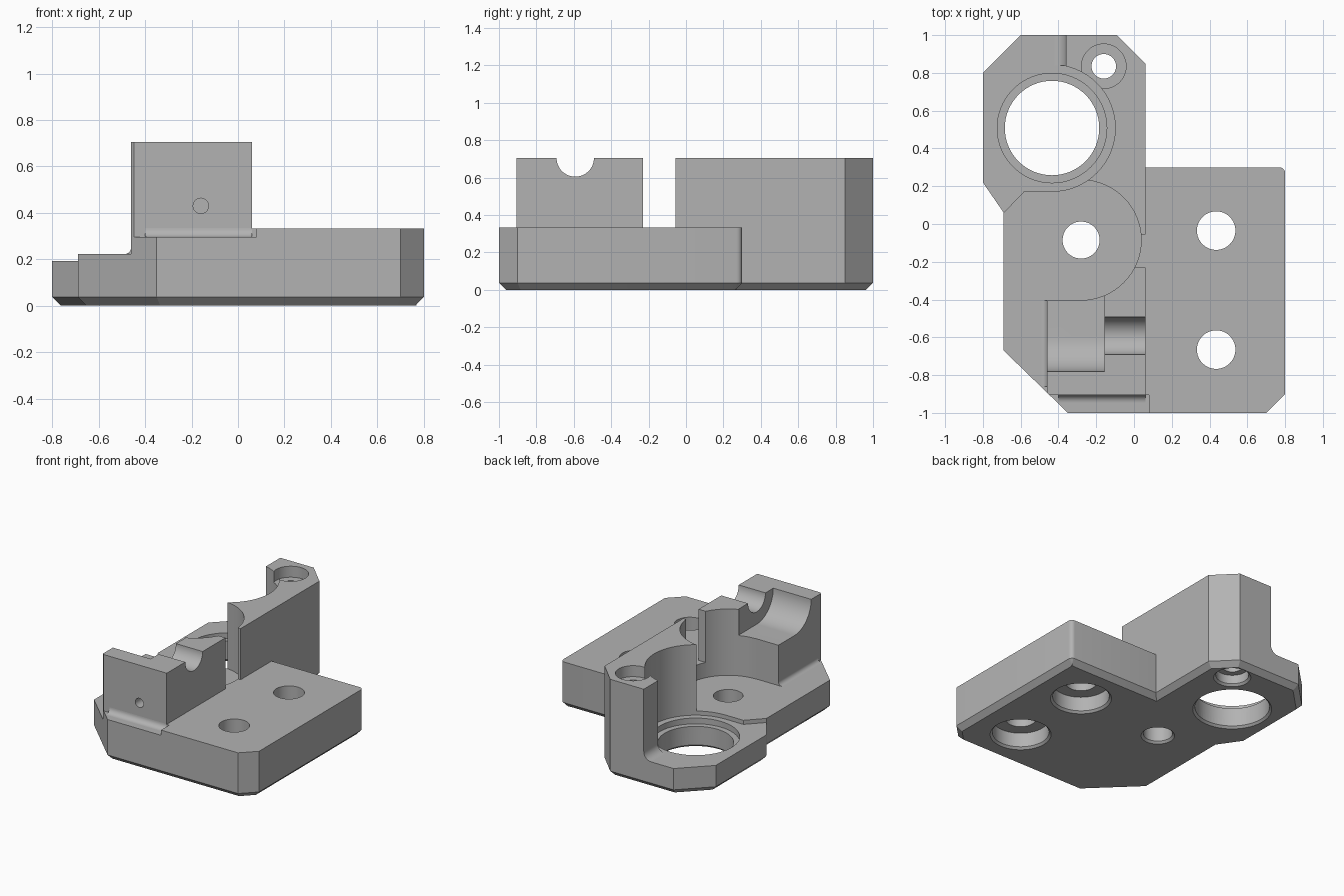
import bpy, bmesh, math
from mathutils import Matrix

cube = bpy.data.objects.get("Cube")
if cube:
    bpy.data.objects.remove(cube)

grey = bpy.data.materials.new("plain_grey")
grey.use_nodes = True
grey.diffuse_color = (0.45, 0.45, 0.45, 1)
grey.node_tree.nodes["Principled BSDF"].inputs["Base Color"].default_value = grey.diffuse_color
TOP = 0.705


def make(name, bm):
    bmesh.ops.recalc_face_normals(bm, faces=bm.faces)
    mesh = bpy.data.meshes.new(name)
    bm.to_mesh(mesh)
    bm.free()
    mesh.materials.append(grey)
    obj = bpy.data.objects.new(name, mesh)
    bpy.context.collection.objects.link(obj)
    return obj


def prism(points, z0, z1):
    bm = bmesh.new()
    face = bm.faces.new([bm.verts.new((x, y, z0)) for x, y in points])
    new = bmesh.ops.extrude_face_region(bm, geom=[face])["geom"]
    verts = [g for g in new if isinstance(g, bmesh.types.BMVert)]
    bmesh.ops.translate(bm, verts=verts, vec=(0, 0, z1 - z0))
    return bm


def cylinder(r, depth, matrix, r2=None):
    bm = bmesh.new()
    bmesh.ops.create_cone(bm, cap_ends=True, segments=64, radius1=r,
                          radius2=r if r2 is None else r2, depth=depth, matrix=matrix)
    return bm


def cut(bm):
    tool = make("cutter", bm)
    tool.hide_render = True
    mod = body.modifiers.new("cut", 'BOOLEAN')
    mod.operation, mod.solver, mod.object = 'DIFFERENCE', 'EXACT', tool
    bpy.context.view_layer.objects.active = body
    bpy.ops.object.modifier_apply(modifier=mod.name)
    bpy.data.objects.remove(tool)


def cut_box(x0, x1, y0, y1, z):
    cut(prism([(x0, y0), (x1, y0), (x1, y1), (x0, y1)], z, 1))


def cut_hole(x, y, r, z0=-0.1, z1=1, r2=None):
    cut(cylinder(r, z1 - z0, Matrix.Translation((x, y, (z0 + z1) / 2)), r2))


def cut_along(axis, centre, r, length):
    turn = Matrix.Rotation(math.pi / 2, 4, 'Y' if axis == 'x' else 'X')
    cut(cylinder(r, length, Matrix.Translation(centre) @ turn))


# Full-height body with chamfered underside and one rounded corner
outline = [(-0.8, 0.8), (-0.6, 1), (-0.09, 1), (0.06, 0.85), (0.06, 0.3), (0.8, 0.3),
           (0.8, -0.9), (0.7, -1), (-0.35, -1), (-0.69, -0.67), (-0.69, 0.06), (-0.8, 0.22)]
bm = prism(outline, 0, TOP)
corner = [e for e in bm.edges if all(v.co.x > 0.79 and v.co.y > 0.29 for v in e.verts)]
bmesh.ops.bevel(bm, geom=corner, offset=0.03, segments=4, profile=0.5, affect='EDGES')
rim = [e for e in bm.edges if all(abs(v.co.z) < 0.001 for v in e.verts)]
bmesh.ops.bevel(bm, geom=rim, offset=0.037, segments=1, profile=0.5, affect='EDGES')
body = make("bracket_body", bm)

# Low decks around the block and wall
cut_box(0.06, 1.1, -1.1, 1.1, 0.333)
cut_box(-0.5, 0.2, -0.23, -0.055, 0.333)
cut_box(-1, -0.46, -1.1, 0.175, 0.222)
cut_box(-0.6, -0.28, -0.405, 0.175, 0.222)
cut_box(-0.46, 0.08, -1.1, -0.905, 0.295)
PX, PY = -0.28, -0.085
cut_hole(PX, PY, 0.318, 0.222)

# Bearing deck, its seat and bore
RX, RY = -0.434, 0.508
cut_box(-1, RX, 0.172, 0.7, 0.192)
cut_box(-1, -0.36, 0.6, 1.1, 0.192)
cut(prism([(-1, 0.06), (-0.69, 0.06), (-0.575, 0.18), (-1, 0.18)], 0.192, 1))
cut_hole(RX, RY, 0.335, 0.192)
cut_hole(RX, RY, 0.29, 0.15)
cut_hole(RX, RY, 0.25)

# Cradle, rod groove and set-screw hole in the block
cut_along('x', (-0.355, -0.592, TOP), 0.19, 0.4)
cut(prism([(-0.6, -0.592), (-0.155, -0.592), (-0.155, -0.38), (-0.6, -0.38)], TOP - 0.19, 1))
cut_along('x', (0, -0.592, TOP), 0.1, 0.5)
cut_along('y', (-0.16, -0.85, 0.43), 0.033, 0.5)

# Screw holes: bore, recess below, flared mouth
for x, y, bore, recess, depth in [(0.435, -0.035, 0.102, 0.19, 0.12),
                                  (0.435, -0.665, 0.102, 0.19, 0.12),
                                  (-0.16, 0.835, 0.065, 0.11, 0.08),
                                  (PX, PY, 0.098, 0.098, 0.05),
                                  (RX, RY, 0.25, 0.25, 0.05)]:
    cut_hole(x, y, bore)
    if recess > bore:
        cut_hole(x, y, recess, -0.1, depth)
    cut_hole(x, y, recess + 0.03, -0.015, 0.015, recess)
cut_hole(-0.16, 0.835, 0.118, TOP - 0.08)


# Concave fillets where uprights meet the decks
def fillet(name, r, start, length, along):
    arc = [(-r + r * math.sin(a), r - r * math.cos(a))
           for a in (i * math.pi / 16 for i in range(9))]
    bm = prism(arc + [(0.01, r), (0.01, -0.01), (-r, -0.01)], 0, length)
    for v in bm.verts:
        u, h, t = v.co
        v.co = (u, t, h) if along == 'y' else (t, u, h)
    bmesh.ops.translate(bm, verts=bm.verts, vec=start)
    return make(name, bm)


parts = [body,
         fillet("wall_fillet", 0.06, (-0.36, 0.84, 0.192), 0.16, 'y'),
         fillet("block_side_fillet", 0.03, (-0.46, -0.86, 0.222), 0.455, 'y'),
         fillet("block_front_fillet", 0.04, (-0.4, -0.905, 0.295), 0.46, 'x')]

# Smooth round surfaces, sharp corners
bpy.ops.object.select_all(action='DESELECT')
for obj in parts:
    obj.select_set(True)
bpy.context.view_layer.objects.active = body
bpy.ops.object.shade_smooth_by_angle(angle=math.radians(25))
